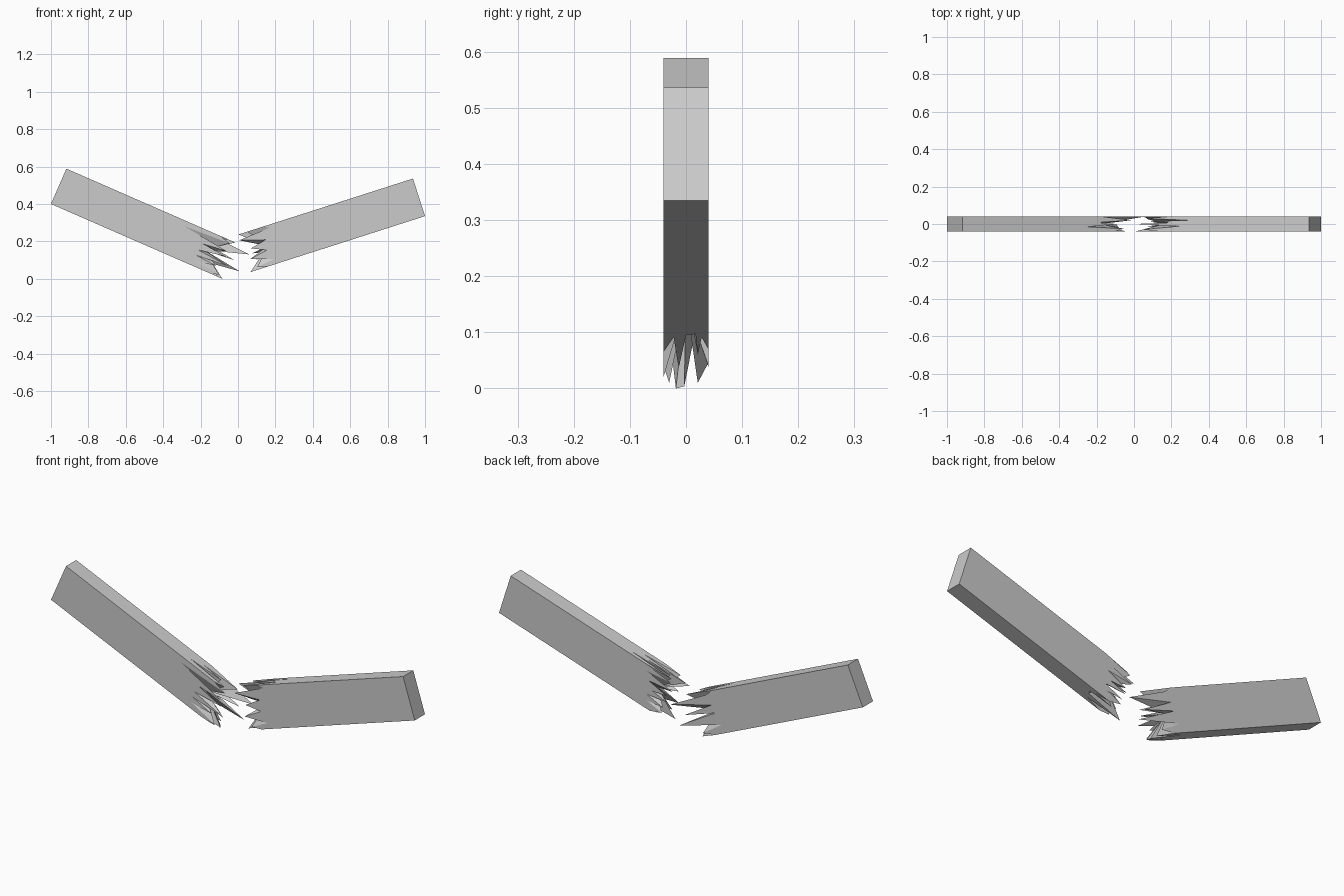
import bpy, bmesh, math
from mathutils import Vector

if "Cube" in bpy.data.objects:
    bpy.data.objects.remove(bpy.data.objects["Cube"])

HALF = 0.04  # half thickness of the plank


def broken_plank(name, origin, u_dir, v_dir, height, front, back, top, bottom, core):
    """Plank with a square outer end and a splintered inner end.
    front/back hold (height, length) pairs from bottom to top,
    top/bottom hold (y, length) pairs from front to back."""
    o = Vector((origin[0], 0, origin[1]))
    u = Vector((u_dir[0], 0, u_dir[1])).normalized()
    v = Vector((v_dir[0], 0, v_dir[1])).normalized()
    bm = bmesh.new()

    def vert(length, y, h):
        return bm.verts.new(o + u * length + v * h + Vector((0, y, 0)))

    # square outer end
    fb, ft = vert(0, -HALF, 0), vert(0, -HALF, height)
    bb, bt = vert(0, HALF, 0), vert(0, HALF, height)
    bm.faces.new((fb, ft, bt, bb))

    # splintered rim, the four corners are shared by neighbouring sides
    jfb, jft = vert(bottom[0][1], -HALF, 0), vert(top[0][1], -HALF, height)
    jbb, jbt = vert(bottom[-1][1], HALF, 0), vert(top[-1][1], HALF, height)
    f_row = [jfb] + [vert(l, -HALF, h) for h, l in front] + [jft]
    b_row = [jbb] + [vert(l, HALF, h) for h, l in back] + [jbt]
    t_row = [jft] + [vert(l, y, height) for y, l in top[1:-1]] + [jbt]
    d_row = [jfb] + [vert(l, y, 0) for y, l in bottom[1:-1]] + [jbb]

    # long sides
    for a, row, b in ((fb, f_row, ft), (bb, b_row, bt), (ft, t_row, bt), (fb, d_row, bb)):
        bm.faces.new([a] + row + [b])

    # torn wood between the splinters
    rim = f_row + t_row[1:] + b_row[-2::-1] + d_row[-2:0:-1]
    mid = vert(core, 0, height / 2)
    for i, a in enumerate(rim):
        bm.faces.new((a, rim[(i + 1) % len(rim)], mid))

    bmesh.ops.recalc_face_normals(bm, faces=bm.faces)
    bmesh.ops.triangulate(bm, faces=[f for f in bm.faces if len(f.verts) > 4])
    mesh = bpy.data.meshes.new(name)
    bm.to_mesh(mesh)
    bm.free()
    bpy.context.collection.objects.link(bpy.data.objects.new(name, mesh))


# left half
broken_plank(
    "left_broken_plank", (-1, 0.4), (0.916, -0.40), (0.40, 0.916), 0.206,
    front=[(.012, .976), (.03, .83), (.05, .94), (.06, .82), (.074, 1.0), (.09, .82),
           (.117, .97), (.13, .83), (.145, .96), (.176, .703), (.19, .96)],
    back=[(.02, .95), (.04, .83), (.074, 1.069), (.1, .84), (.117, 1.018),
          (.14, .844), (.177, 1.079), (.19, .86)],
    top=[(-HALF, .89), (-.025, .94), (-.015, .73), (0, .9), (.008, .79), (.02, .985), (HALF, .814)],
    bottom=[(-HALF, .9), (-.03, .975), (-.024, .875), (-.018, 1.0), (-.003, .99),
            (.012, .8), (.021, .975), (HALF, .885)],
    core=0.85)

# right half
broken_plank(
    "right_broken_plank", (1, 0.335), (-0.952, -0.305), (-0.305, 0.952), 0.211,
    front=[(.015, .937), (.028, .842), (.066, .961), (.085, .86), (.12, .94),
           (.14, .85), (.18, .985), (.195, .81)],
    back=[(.027, .93), (.04, .84), (.055, .93), (.07, .83), (.092, .94), (.102, .85),
          (.122, .93), (.14, .82), (.16, .95), (.18, .793), (.197, .93)],
    top=[(-HALF, .84), (-.03, .93), (-.012, .73), (0, .98), (.008, .76),
         (.014, .9), (.02, .68), (.03, .92), (HALF, .78)],
    bottom=[(-HALF, .885), (-.022, .80), (-.013, .98), (0, .787), (.017, .78),
            (.021, .9), (.028, .80), (HALF, .87)],
    core=0.85)
